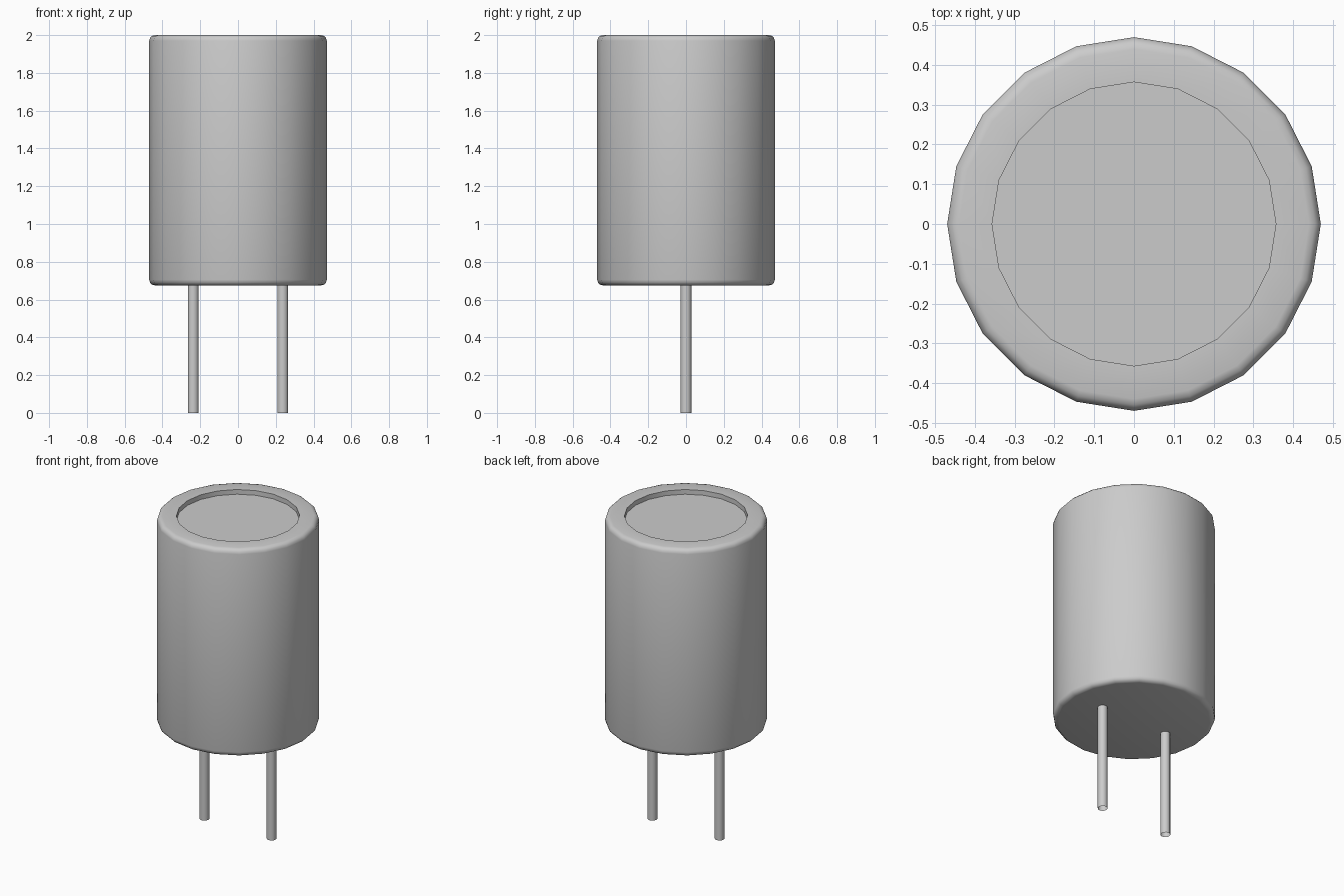
import bpy, math

if "Cube" in bpy.data.objects:
    bpy.data.objects.remove(bpy.data.objects["Cube"])


def lathe(name, profile, sides, x=0.0, caps=True):
    """Spin an (r, z) profile around a vertical axis; optionally cap both ends."""
    verts, faces = [], []
    for r, z in profile:
        for i in range(sides):
            a = 2 * math.pi * i / sides
            verts.append((r * math.cos(a), r * math.sin(a), z))
    for k in range(len(profile) - 1):
        for i in range(sides):
            j = (i + 1) % sides
            b, t = k * sides, (k + 1) * sides
            faces.append((b + i, b + j, t + j, t + i))
    if caps:
        faces.append(tuple(reversed(range(sides))))
        top = (len(profile) - 1) * sides
        faces.append(tuple(range(top, top + sides)))
    mesh = bpy.data.meshes.new(name)
    mesh.from_pydata(verts, [], faces)
    obj = bpy.data.objects.new(name, mesh)
    obj.location.x = x
    bpy.context.collection.objects.link(obj)
    bpy.ops.object.select_all(action='DESELECT')
    obj.select_set(True)
    bpy.context.view_layer.objects.active = obj
    bpy.ops.object.shade_smooth_by_angle(angle=math.radians(35))
    return obj


# Can: rounded bottom and top rims, shallow recess in the lid
R, BOTTOM, TOP, BEVEL, STEPS = 0.47, 0.675, 2.0, 0.03, 3
arc = [math.pi / 2 * i / STEPS for i in range(STEPS + 1)]
profile = [(R - BEVEL + BEVEL * math.sin(a), BOTTOM + BEVEL - BEVEL * math.cos(a)) for a in arc]
profile += [(R - BEVEL + BEVEL * math.cos(a), TOP - BEVEL + BEVEL * math.sin(a)) for a in arc]
profile += [(0.357, TOP), (0.357, TOP - 0.03)]
lathe("can_body", profile, 20)

# Two wire leads, open at the ends
for side, x in (("left", -0.237), ("right", 0.237)):
    lathe(side + "_lead", [(0.029, 0.0), (0.029, BOTTOM + 0.005)], 12, x, caps=False)
